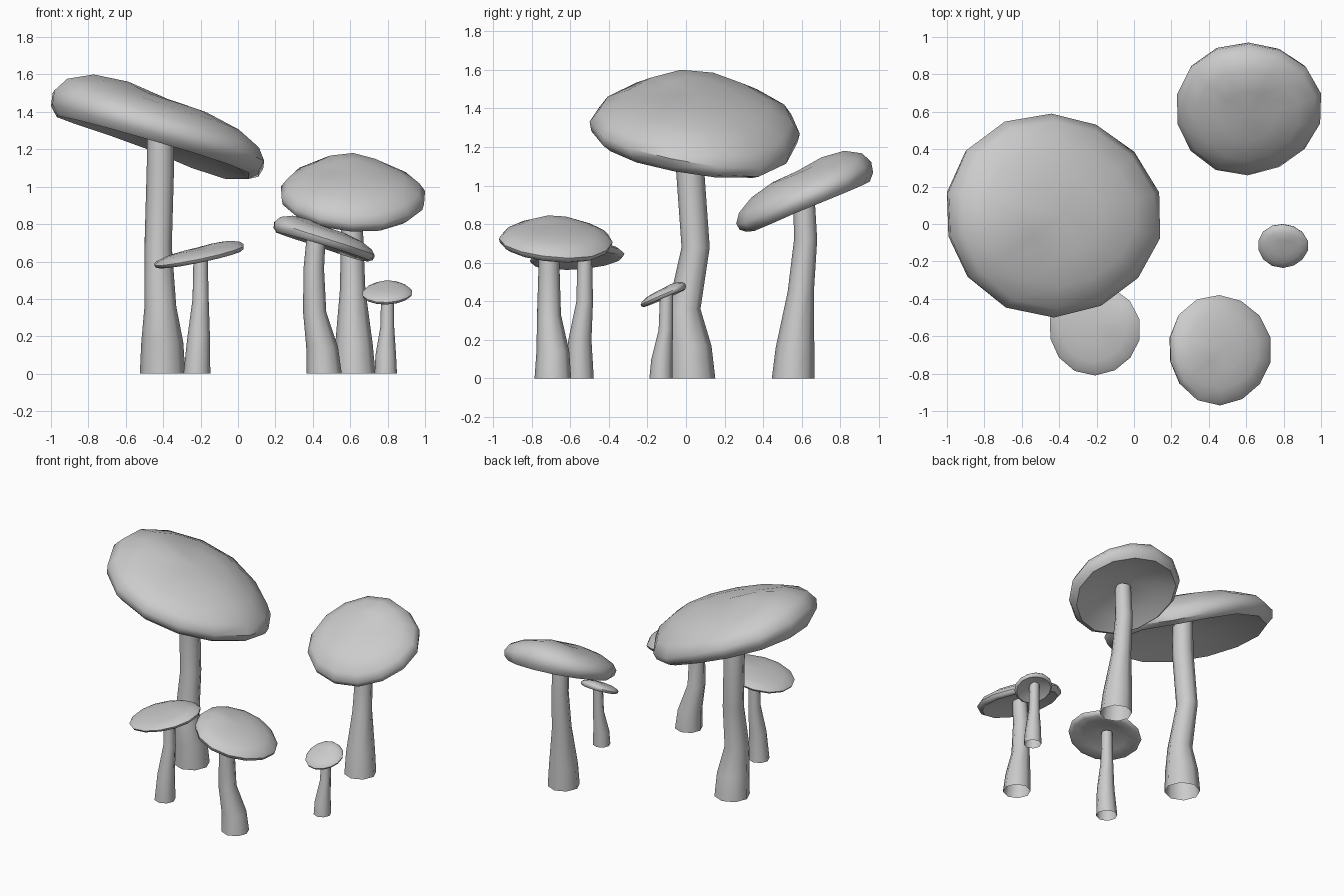
import bpy, bmesh, math
from mathutils import Vector

if "Cube" in bpy.data.objects:
    bpy.data.objects.remove(bpy.data.objects["Cube"])


def lathe_object(name, rings, top=None, bottom=None):
    """Skin a list of vertex rings, optionally closed with a centre point at either end."""
    bm = bmesh.new()
    loops = [[bm.verts.new(p) for p in ring] for ring in rings]
    n = len(loops[0])
    for a, b in zip(loops, loops[1:]):
        for i in range(n):
            j = (i + 1) % n
            bm.faces.new((a[i], a[j], b[j], b[i]))
    for point, loop in ((bottom, loops[0]), (top, loops[-1])):
        if point is not None:
            c = bm.verts.new(point)
            for i in range(n):
                bm.faces.new((loop[i], loop[(i + 1) % n], c))
    bmesh.ops.recalc_face_normals(bm, faces=bm.faces)
    me = bpy.data.meshes.new(name)
    bm.to_mesh(me)
    bm.free()
    ob = bpy.data.objects.new(name, me)
    bpy.context.collection.objects.link(ob)
    bpy.ops.object.select_all(action='DESELECT')
    ob.select_set(True)
    bpy.context.view_layer.objects.active = ob
    bpy.ops.object.shade_smooth_by_angle(angle=math.radians(50))
    return ob


def stem(name, path):
    # path: (x, y, z, radius), open at the foot
    rings = [[(x + r * math.cos(t), y + r * math.sin(t), z)
              for t in (math.tau * i / 8 for i in range(8))] for x, y, z, r in path]
    lathe_object(name, rings, top=path[-1][:3])


# Cap section from hollow underside, around the rolled rim, to the crown (radius, height)
PROFILE = [(0.25, 0.36), (0.6, 0.26), (0.9, 0.0), (0.98, 0.14), (1.0, 0.34),
           (0.92, 0.57), (0.70, 0.80), (0.38, 0.95)]


def lobe(t, centre, width):
    d = (t - centre + math.pi) % math.tau - math.pi
    return math.exp(-(d / width) ** 2)


def cap(name, lo, hi, slope, height, bump=0.45, droop=(0, 0), sides=14):
    # tilt the lathed cap by its slope, then fit it between its measured limits
    normal = Vector((-slope[0], -slope[1], 1)).normalized()
    rot = Vector((0, 0, 1)).rotation_difference(normal)
    uphill = math.atan2(slope[1], slope[0])

    def pt(r, h, t):
        w = 1 + 0.015 * math.sin(3 * t + 1)
        # swollen shoulder on the raised side, sagging lip elsewhere
        z = h * height * (1 + bump * r * lobe(t, uphill, 0.75))
        z -= droop[1] * r ** 3 * lobe(t, math.radians(droop[0]), 0.7)
        return rot @ Vector((r * w * math.cos(t), r * w * math.sin(t), z))

    rings = [[pt(r, h, math.tau * (i + 0.5) / sides) for i in range(sides)] for r, h in PROFILE]
    under, crown = pt(0, 0.4, 0), pt(0, 1, 0)
    pts = [p for ring in rings for p in ring] + [under, crown]
    for k in range(3):
        a, b = min(p[k] for p in pts), max(p[k] for p in pts)
        for p in pts:
            p[k] = lo[k] + (p[k] - a) / (b - a) * (hi[k] - lo[k])
    lathe_object(name, rings, top=crown, bottom=under)


# Tall mushroom
cap("tall_cap", (-1, -0.5, 1.04), (0.14, 0.59, 1.6), (-0.30, -0.035), 0.43, droop=(45, 0.14))
stem("tall_stem", [(-0.403, 0.03, 0, 0.122), (-0.405, 0.02, 0.17, 0.112), (-0.415, -0.01, 0.36, 0.085),
                   (-0.427, 0.05, 0.68, 0.073), (-0.415, 0.02, 1.10, 0.073), (-0.415, 0.02, 1.34, 0.07)])

# Front left mushroom
cap("front_left_cap", (-0.45, -0.81, 0.563), (0.03, -0.32, 0.71), (0.22, 0.08), 0.26)
stem("front_left_stem", [(-0.22, -0.55, 0, 0.072), (-0.21, -0.55, 0.2, 0.06),
                         (-0.2, -0.525, 0.4, 0.043), (-0.2, -0.525, 0.63, 0.038)])

# Front right mushroom
cap("front_right_cap", (0.19, -0.97, 0.6), (0.73, -0.38, 0.845), (-0.30, -0.03), 0.36, droop=(40, 0.05))
stem("front_right_stem", [(0.46, -0.69, 0, 0.095), (0.45, -0.69, 0.14, 0.085), (0.41, -0.71, 0.33, 0.062),
                          (0.405, -0.71, 0.56, 0.055), (0.42, -0.71, 0.76, 0.05)])

# Back right mushroom
cap("back_right_cap", (0.23, 0.26, 0.76), (1, 0.97, 1.18), (-0.03, 0.36), 0.46, droop=(-65, 0.06))
stem("back_right_stem", [(0.625, 0.555, 0, 0.11), (0.62, 0.565, 0.16, 0.1), (0.613, 0.595, 0.45, 0.068),
                         (0.61, 0.62, 0.72, 0.06), (0.61, 0.61, 0.97, 0.055)])

# Small mushroom
cap("small_cap", (0.665, -0.235, 0.37), (0.93, 0, 0.5), (0.03, 0.36), 0.35)
stem("small_stem", [(0.79, -0.13, 0, 0.06), (0.79, -0.125, 0.1, 0.055),
                    (0.798, -0.105, 0.25, 0.037), (0.8, -0.1, 0.45, 0.034)])
